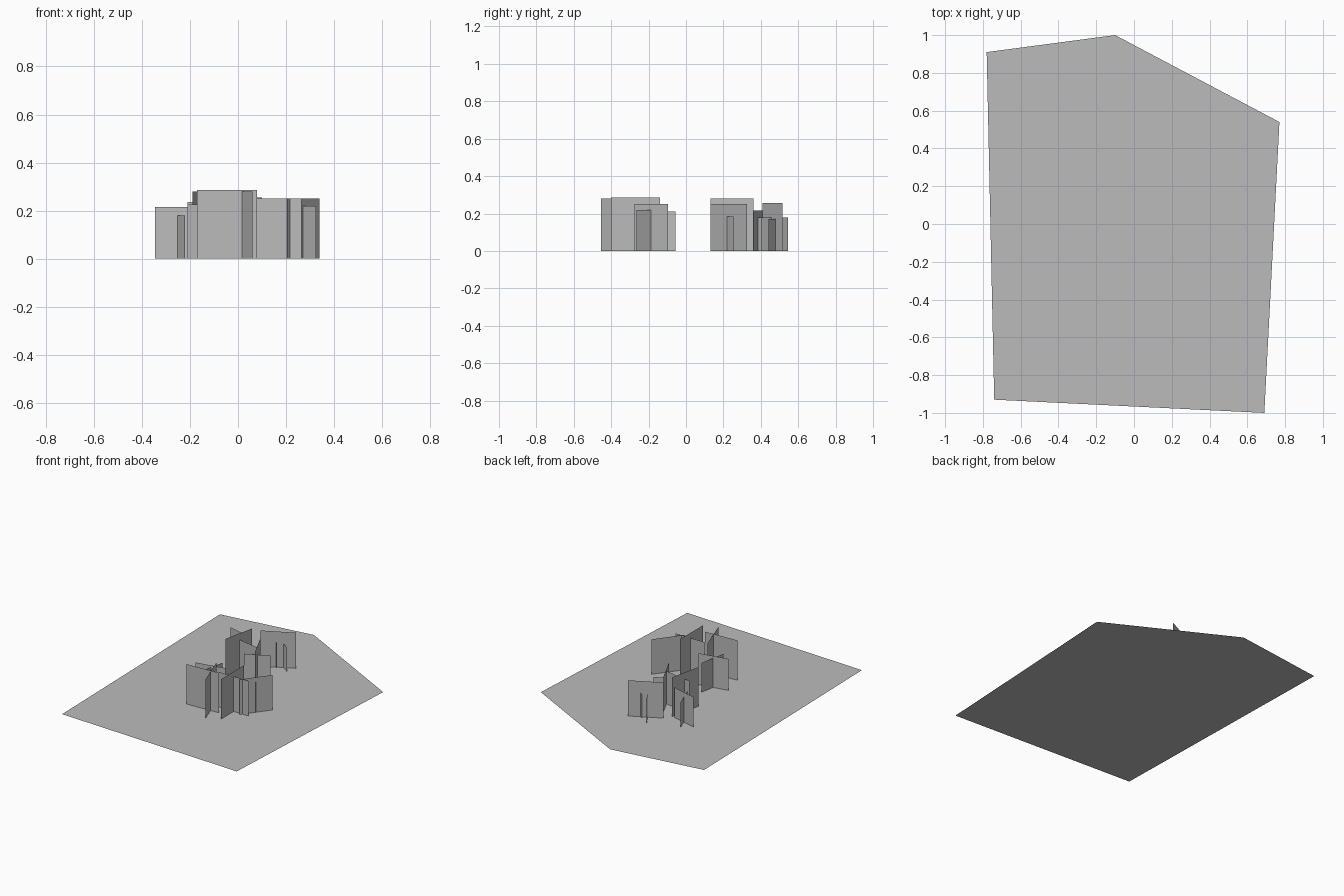
import bpy
import bmesh

cube = bpy.data.objects.get("Cube")
if cube:
    bpy.data.objects.remove(cube, do_unlink=True)

grey = bpy.data.materials.new("plain_grey")
grey.use_nodes = True
colour = (0.5, 0.5, 0.5, 1)
grey.diffuse_color = colour
grey.node_tree.nodes["Principled BSDF"].inputs["Base Color"].default_value = colour


def sheet(name, polygons):
    """Make one object out of flat, single-sided polygons."""
    bm = bmesh.new()
    for points in polygons:
        bm.faces.new([bm.verts.new(p) for p in points])
    mesh = bpy.data.meshes.new(name)
    bm.to_mesh(mesh)
    bm.free()
    mesh.materials.append(grey)
    obj = bpy.data.objects.new(name, mesh)
    bpy.context.collection.objects.link(obj)
    return obj


def card(start, end, height):
    """Upright rectangle standing on the ground between two points."""
    return [(*start, 0), (*end, 0), (*end, height), (*start, height)]


# Irregular five-sided ground
outline = [(-0.78, 0.91), (-0.74, -0.93), (0.69, -1.0), (0.77, 0.54), (-0.10, 1.0)]
sheet("ground", [[(x, y, 0) for x, y in outline]])

# Plants, each a pair of crossed cards: start, end, height
plants = {
    "front_middle_plant": [((-0.17, -0.34), (0.08, -0.33), 0.285),
                           ((0.06, -0.455), (-0.03, -0.20), 0.28)],
    "front_left_plant": [((0.147, -0.40), (0.147, -0.14), 0.285),
                         ((0.03, -0.257), (0.265, -0.26), 0.25)],
    "outer_left_plant": [((0.205, -0.275), (0.34, -0.095), 0.25),
                         ((0.325, -0.265), (0.215, -0.105), 0.22)],
    "front_right_plant": [((-0.21, -0.18), (0.0, -0.14), 0.225),
                          ((-0.12, -0.25), (-0.083, -0.055), 0.21)],
    "centre_plant": [((0.044, 0.13), (-0.05, 0.325), 0.25),
                     ((0.08, 0.255), (-0.08, 0.18), 0.185)],
    "rear_right_plant": [((-0.19, 0.13), (-0.14, 0.36), 0.28),
                         ((-0.21, 0.26), (0.0, 0.22), 0.235)],
    "outer_right_plant": [((-0.345, 0.41), (-0.16, 0.36), 0.215),
                          ((-0.22, 0.30), (-0.28, 0.46), 0.18)],
    "rear_plant": [((-0.11, 0.41), (0.10, 0.515), 0.255),
                   ((0.015, 0.405), (-0.07, 0.545), 0.18)],
    "small_rear_plant": [((0.08, 0.44), (0.0, 0.495), 0.17)],
}
for name, cards in plants.items():
    sheet(name, [card(*c) for c in cards])
